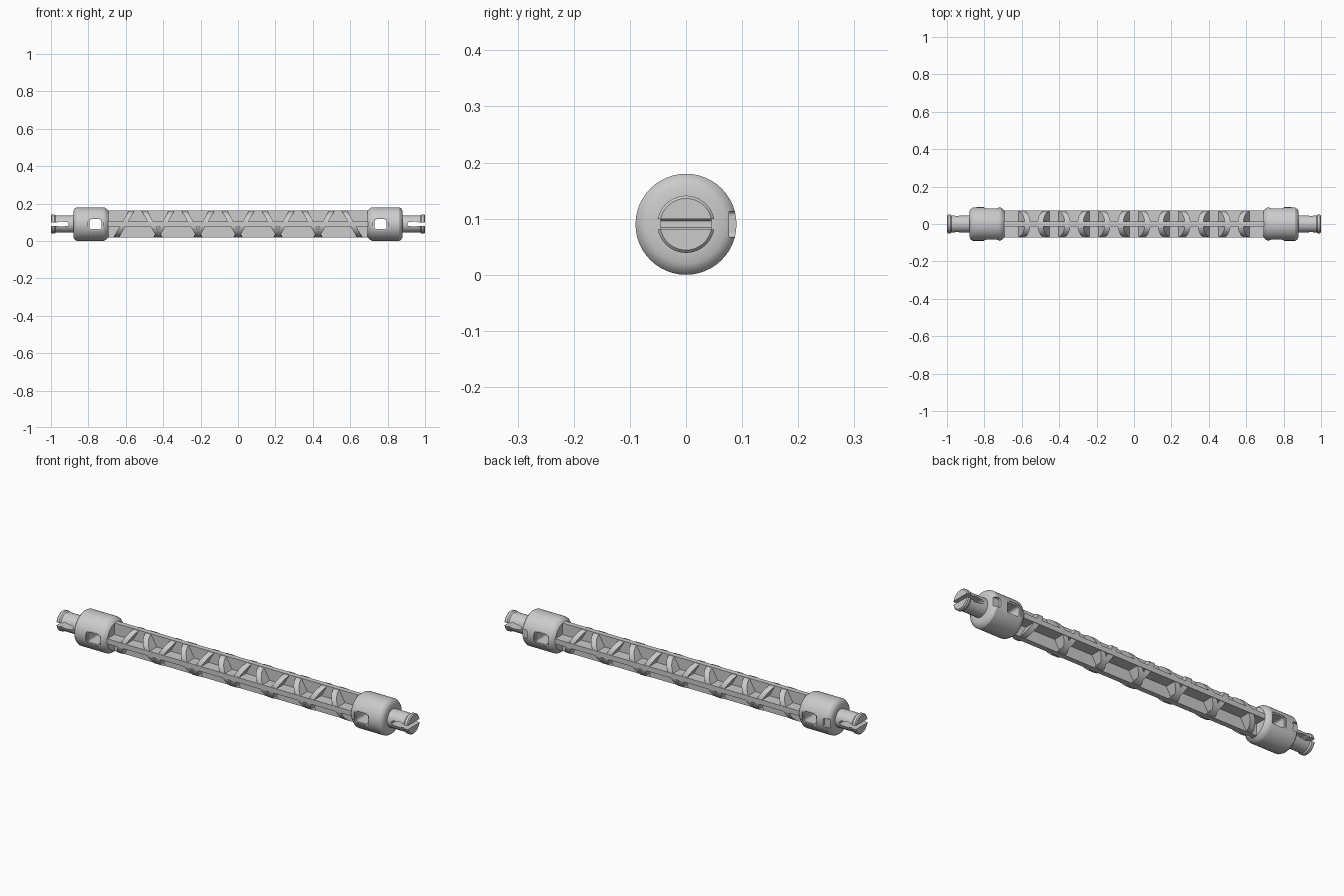
import bpy, bmesh, math
from mathutils import Vector

if "Cube" in bpy.data.objects:
    bpy.data.objects.remove(bpy.data.objects["Cube"])

AXIS = 0.09      # height of the rod's centre line
BODY_R = 0.072   # radius of the lattice body


def finish(name, bm, smooth=True):
    bmesh.ops.recalc_face_normals(bm, faces=bm.faces)
    me = bpy.data.meshes.new(name)
    bm.to_mesh(me)
    bm.free()
    ob = bpy.data.objects.new(name, me)
    bpy.context.collection.objects.link(ob)
    if smooth:
        bpy.ops.object.select_all(action='DESELECT')
        ob.select_set(True)
        bpy.context.view_layer.objects.active = ob
        bpy.ops.object.shade_smooth_by_angle(angle=math.radians(30))
    return ob


def lathe(bm, profile, slant=0.0, n=48):
    """Closed solid turned about the rod axis; slant shears it along x by height."""
    rings = []
    for x, r in profile:
        ring = []
        for i in range(n):
            a = 2 * math.pi * i / n
            h = r * math.sin(a)
            ring.append(bm.verts.new((x + slant * h, r * math.cos(a), AXIS + h)))
        rings.append(ring)
    for a, b in zip(rings, rings[1:]):
        for i in range(n):
            j = (i + 1) % n
            bm.faces.new((a[i], a[j], b[j], b[i]))
    bm.faces.new(rings[0])
    bm.faces.new(rings[-1])


def prism_y(bm, pts, y0, y1):
    """Extrude an xz outline along y."""
    vs = [bm.verts.new((x, y0, z)) for x, z in pts]
    face = bm.faces.new(vs)
    ext = bmesh.ops.extrude_face_region(bm, geom=[face])
    moved = [v for v in ext['geom'] if isinstance(v, bmesh.types.BMVert)]
    bmesh.ops.translate(bm, verts=moved, vec=Vector((0, y1 - y0, 0)))


def rounded_rect(cx, cz, w, h, r, k=4):
    pts = []
    for q, (sx, sz) in enumerate(((1, 1), (-1, 1), (-1, -1), (1, -1))):
        for i in range(k + 1):
            a = math.pi / 2 * (q + i / k)
            pts.append((cx + sx * (w / 2 - r) + r * math.cos(a),
                        cz + sz * (h / 2 - r) + r * math.sin(a)))
    return pts


def cut(target, cutter):
    cutter.hide_render = True
    m = target.modifiers.new(cutter.name, 'BOOLEAN')
    m.operation = 'DIFFERENCE'
    m.solver = 'EXACT'
    m.object = cutter
    bpy.context.view_layer.objects.active = target
    bpy.ops.object.modifier_apply(modifier=m.name)
    bpy.data.objects.remove(cutter, do_unlink=True)


# cross-shaped fins running between the collars
t = 0.013
bm = bmesh.new()
prism_y(bm, rounded_rect(0, AXIS, 1.41, 2 * BODY_R, 0.002, 1), -t, t)
finish("vertical_fin", bm, False)
bm = bmesh.new()
prism_y(bm, rounded_rect(0, AXIS, 1.41, 2 * t, 0.002, 1), -BODY_R, BODY_R)
finish("horizontal_fin", bm, False)

# slanted disc ribs in a zigzag, pairs meeting at the bottom
STEP, SLANT, HALF = 0.214, 0.58, 0.015
for k in range(-3, 4):
    for s in (1, -1):
        x = STEP * k + s * 0.032
        if abs(x) > 0.66:
            continue
        bm = bmesh.new()
        lathe(bm, [(x - HALF, BODY_R - 0.001), (x + HALF, BODY_R - 0.001)], s * SLANT)
        finish("slanted_rib", bm)

# end: collar and snap pin turned in one piece
bm = bmesh.new()
lathe(bm, [(0.693, 0.071), (0.699, 0.078), (0.712, 0.088), (0.722, 0.09),
           (0.862, 0.09), (0.872, 0.084), (0.880, 0.070), (0.880, 0.046),
           (0.975, 0.046), (0.982, 0.051), (0.995, 0.051), (1.0, 0.046)])
end = finish("collar_and_pin", bm)

# window straight through the collar
bm = bmesh.new()
prism_y(bm, rounded_rect(0.762, AXIS, 0.066, 0.052, 0.012), -0.2, 0.2)
cut(end, finish("window_cutter", bm, False))

# shallow wider recess around the window on the front and back
for s in (-1, 1):
    bm = bmesh.new()
    prism_y(bm, rounded_rect(0.762, AXIS, 0.082, 0.066, 0.018), s * 0.081, s * 0.2)
    cut(end, finish("recess_cutter", bm, False))

# keyhole-shaped slot splitting the pin
half = [(0.905, 0.006), (0.912, 0.010), (0.945, 0.014), (0.955, 0.014),
        (0.966, 0.009), (1.05, 0.010)]
bm = bmesh.new()
prism_y(bm, [(x, AXIS + h) for x, h in half] +
        [(x, AXIS - h) for x, h in reversed(half)], -0.2, 0.2)
cut(end, finish("slot_cutter", bm, False))

# notch in the outer rim at the back
bm = bmesh.new()
prism_y(bm, rounded_rect(0.868, AXIS, 0.054, 0.046, 0.008), 0.077, 0.2)
cut(end, finish("notch_cutter", bm, False))

# mirror to the other end
m = end.modifiers.new("both_ends", 'MIRROR')
m.use_axis = (True, False, False)
m.use_mirror_merge = False
bpy.ops.object.select_all(action='DESELECT')
end.select_set(True)
bpy.context.view_layer.objects.active = end
bpy.ops.object.modifier_apply(modifier=m.name)
bpy.ops.object.shade_smooth_by_angle(angle=math.radians(30))
